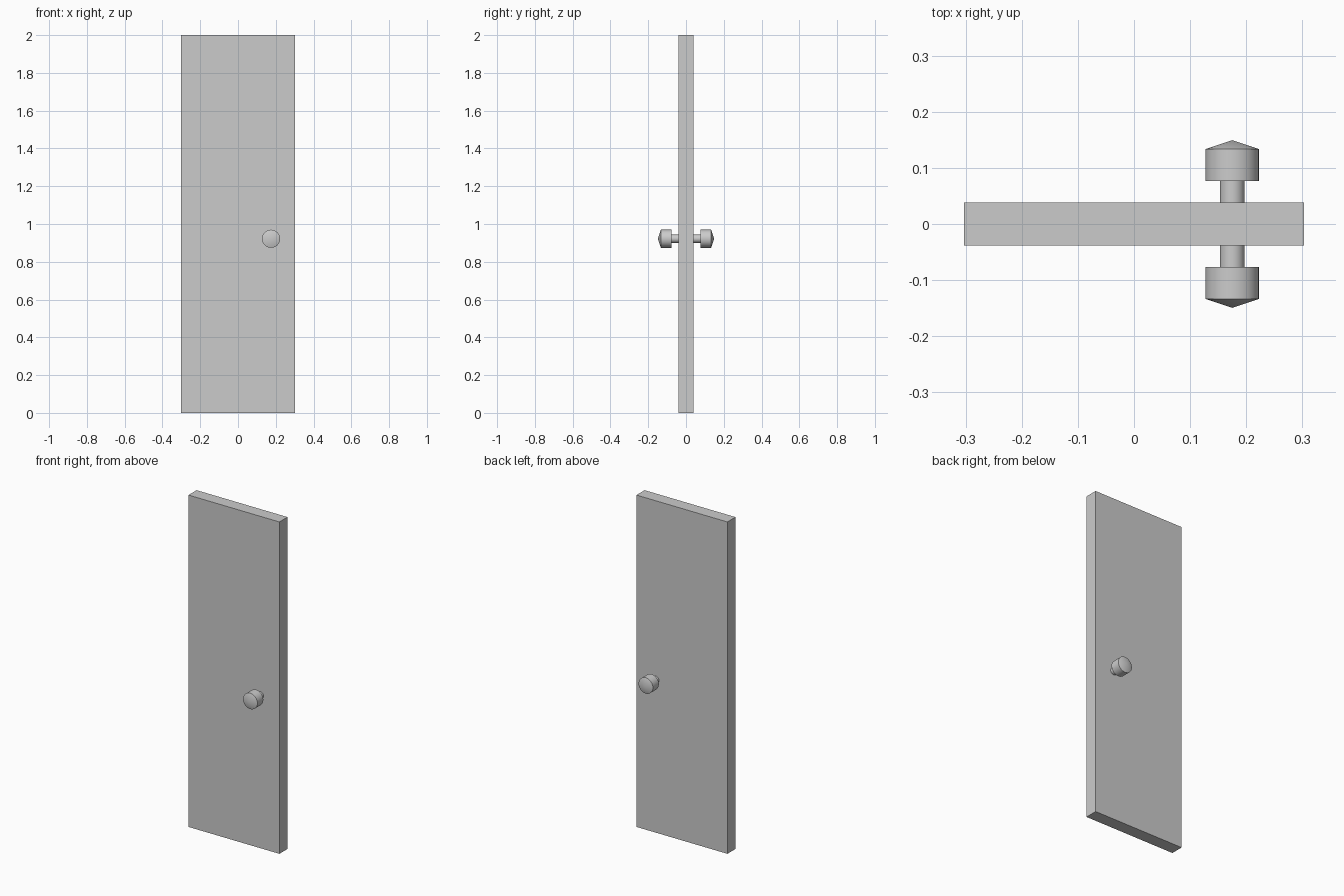
import bpy, bmesh
from math import pi, radians
from mathutils import Vector

if "Cube" in bpy.data.objects:
    bpy.data.objects.remove(bpy.data.objects["Cube"])


def make_object(name, bm):
    bmesh.ops.recalc_face_normals(bm, faces=bm.faces)
    mesh = bpy.data.meshes.new(name)
    bm.to_mesh(mesh)
    bm.free()
    obj = bpy.data.objects.new(name, mesh)
    bpy.context.collection.objects.link(obj)
    return obj


# Door slab
bm = bmesh.new()
bmesh.ops.create_cube(bm, size=1)
bmesh.ops.scale(bm, vec=(0.606, 0.077, 2), verts=bm.verts)
bmesh.ops.translate(bm, vec=(0, 0, 1), verts=bm.verts)
make_object("door_slab", bm)

# Knob profile as (radius, distance from the slab centre): neck, drum, conical cap
PROFILE = [(0.022, 0.03), (0.022, 0.077), (0.0478, 0.077),
           (0.0478, 0.1335), (0, 0.1495)]
KNOB_X, KNOB_Z = 0.175, 0.922


def add_knob(name, side):
    bm = bmesh.new()
    centre = Vector((KNOB_X, 0, KNOB_Z))
    verts = [bm.verts.new(centre + Vector((r, side * d, 0))) for r, d in PROFILE]
    # Close the hidden end inside the slab
    verts.insert(0, bm.verts.new(centre + Vector((0, side * PROFILE[0][1], 0))))
    edges = [bm.edges.new(pair) for pair in zip(verts, verts[1:])]
    bmesh.ops.spin(bm, geom=verts + edges, cent=centre, axis=(0, 1, 0),
                   angle=2 * pi, steps=32)
    bmesh.ops.remove_doubles(bm, verts=bm.verts, dist=1e-5)
    obj = make_object(name, bm)
    bpy.ops.object.select_all(action='DESELECT')
    obj.select_set(True)
    bpy.context.view_layer.objects.active = obj
    bpy.ops.object.shade_smooth_by_angle(angle=radians(15))


# Matching knobs on both faces
for name, side in (("front_knob", -1), ("back_knob", 1)):
    add_knob(name, side)
